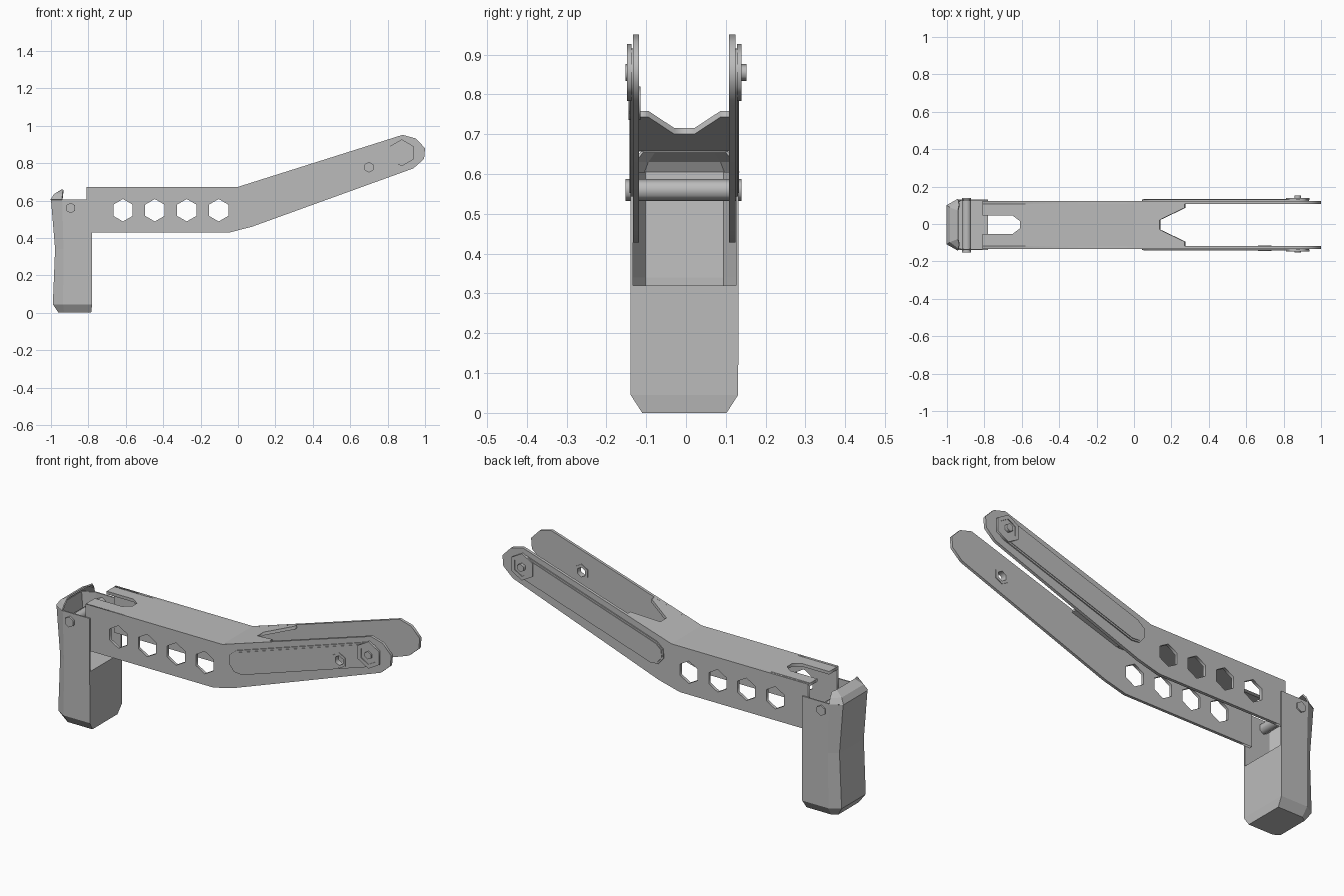
import bpy, bmesh
from math import atan2, cos, sin, pi
from mathutils import Matrix

cube = bpy.data.objects.get("Cube")
if cube:
    bpy.data.objects.remove(cube)

grey = bpy.data.materials.new("mid_grey")
grey.use_nodes = True
grey.diffuse_color = (0.5, 0.5, 0.5, 1)
grey.node_tree.nodes["Principled BSDF"].inputs["Base Color"].default_value = (0.5, 0.5, 0.5, 1)

MID = -0.004            # centre line of the arm in y
SLOPE = atan2(0.315, 1)  # rise of the front half


def add_object(name, mesh):
    mesh.materials.clear()
    mesh.materials.append(grey)
    obj = bpy.data.objects.new(name, mesh)
    bpy.context.collection.objects.link(obj)
    return obj


def sheet(name, outlines, low, high, matrix):
    """Flat plate from outlines (the later ones are holes), thick from low to high."""
    curve = bpy.data.curves.new(name, "CURVE")
    curve.dimensions = "2D"
    curve.fill_mode = "BOTH"
    curve.extrude = (high - low) / 2
    for points in outlines:
        spline = curve.splines.new("POLY")
        spline.points.add(len(points) - 1)
        for p, (u, v) in zip(spline.points, points):
            p.co = (u, v, 0, 1)
        spline.use_cyclic_u = True
    temp = bpy.data.objects.new(name + "_curve", curve)
    mesh = bpy.data.meshes.new_from_object(temp)
    bpy.data.objects.remove(temp)
    mesh.transform(matrix @ Matrix.Translation((0, 0, (low + high) / 2)))
    mesh.name = name
    return add_object(name, mesh)


def upright(name, outlines, y0, y1):
    """Plate drawn in x and z."""
    return sheet(name, outlines, -y1, -y0, Matrix.Rotation(pi / 2, 4, "X"))


def ngon(x, z, r, turn=pi / 2, n=6):
    return [(x + r * cos(turn + i * 2 * pi / n), z + r * sin(turn + i * 2 * pi / n)) for i in range(n)]


def strap(start, end, r):
    """Long outline with faceted round ends."""
    points = []
    for (x, z), base in ((start, SLOPE + pi / 2), (end, SLOPE - pi / 2)):
        points += [(x + r * cos(base + i * pi / 4), z + r * sin(base + i * pi / 4)) for i in range(5)]
    return points


# Arm side plates with hexagonal lightening holes
side = [(-0.81, 0.428), (-0.05, 0.428), (0.075, 0.46), (0.938, 0.772), (0.995, 0.823),
        (1.0, 0.88), (0.95, 0.932), (0.88, 0.951), (0.0, 0.673), (-0.81, 0.673)]
holes = [ngon(-0.615 + i * 0.1705, 0.548, 0.06) for i in range(4)]
bolt, small, start = (0.875, 0.855), (0.70, 0.778), (0.103, 0.604)
small_hole = ngon(*small, 0.026)
upright("arm_plate_front", [side] + holes + [small_hole], -0.133, -0.118)
upright("arm_plate_back", [side] + holes, 0.108, 0.124)

# Arm top: flat part with an open slot, sloped part with a notch
flat = [(-0.81, -0.125), (0.0, -0.125), (0.0, 0.125), (-0.81, 0.125), (-0.81, 0.05),
        (-0.65, 0.05), (-0.61, 0.02), (-0.61, -0.02), (-0.65, -0.05), (-0.81, -0.05)]
sheet("arm_top_flat", [flat], -0.016, 0, Matrix.Translation((0, MID, 0.673)))
notched = [(0, -0.125), (0.283, -0.125), (0.283, -0.09), (0.143, -0.026),
           (0.143, 0.026), (0.283, 0.09), (0.283, 0.125), (0, 0.125)]
sheet("arm_top_sloped", [notched], -0.016, 0,
      Matrix.Translation((0, MID, 0.673)) @ Matrix.Rotation(-SLOPE, 4, "Y"))

# Straps and stacked bolts on the outside of both plates
for label, face, out in (("front", -0.133, -1), ("back", 0.124, 1)):
    def layer(name, outlines, a, b):
        y = sorted((face + out * a, face + out * b))
        upright(name + "_" + label, outlines, *y)
    cut = [small_hole] if out < 0 else []
    layer("strap", [strap(start, bolt, 0.063)] + cut, 0, 0.006)
    layer("strap_raised_face", [strap(start, bolt, 0.054)] + cut, 0.006, 0.009)
    layer("bolt_washer", [ngon(*bolt, 0.072), ngon(*bolt, 0.05)], 0.004, 0.015)
    layer("bolt_seat", [ngon(*bolt, 0.05)], 0.004, 0.011)
    layer("bolt_tip", [ngon(*bolt, 0.021)], 0.011, 0.019 if out < 0 else 0.028)
upright("small_nut", [ngon(*small, 0.042), small_hole], -0.145, -0.114)


# Foot: stacked plan outlines with chamfered rear corners
def plan(z, rear, front, half, chamfer_x, chamfer_y):
    c = -0.004
    return [(front, c - half, z), (front, c + half, z), (rear + chamfer_x, c + half, z),
            (rear, c + half - chamfer_y, z), (rear, c - half + chamfer_y, z), (rear + chamfer_x, c - half, z)]


def loft(name, rings):
    bm = bmesh.new()
    loops = [[bm.verts.new(p) for p in ring] for ring in rings]
    for a, b in zip(loops, loops[1:]):
        for i in range(len(a)):
            j = (i + 1) % len(a)
            bm.faces.new((a[i], a[j], b[j], b[i]))
    bm.faces.new(loops[0][::-1])
    bm.faces.new(loops[-1])
    bmesh.ops.recalc_face_normals(bm, faces=bm.faces)
    mesh = bpy.data.meshes.new(name)
    bm.to_mesh(mesh)
    bm.free()
    return add_object(name, mesh)


foot = loft("foot", [plan(0.0, -0.96, -0.785, 0.106, 0.03, 0.02), plan(0.045, -0.99, -0.78, 0.135, 0.055, 0.033),
                     plan(0.34, -0.978, -0.78, 0.136, 0.045, 0.033), plan(0.605, -1.0, -0.78, 0.136, 0.06, 0.033)])
cavity = loft("foot_cavity", [plan(0.32, -0.97, -0.7, 0.129, 0.045, 0.031),
                              plan(0.34, -0.97, -0.7, 0.129, 0.045, 0.031),
                              plan(0.605, -0.992, -0.7, 0.129, 0.06, 0.031),
                              plan(0.7, -1.0, -0.7, 0.129, 0.06, 0.031)])
cavity.hide_render = True
cutter = foot.modifiers.new("hollow", "BOOLEAN")
cutter.operation = "DIFFERENCE"
cutter.solver = "EXACT"
cutter.object = cavity
hollow = bpy.data.meshes.new_from_object(foot.evaluated_get(bpy.context.evaluated_depsgraph_get()))
foot.modifiers.clear()
foot.data = hollow
bpy.data.objects.remove(cavity)

# Curled lip on top of the foot's rear wall
low = plan(0.603, -1.0, -0.78, 0.136, 0.06, 0.033)[2:]
middle = plan(0.632, -0.982, -0.78, 0.125, 0.045, 0.033)[2:]
high = plan(0.657, -0.94, -0.78, 0.105, 0.006, 0.03)[2:]
bm = bmesh.new()
rows = [[bm.verts.new(p) for p in row] for row in (low, middle, high)]
for a, b in zip(rows, rows[1:]):
    for i in range(3):
        bm.faces.new((a[i], a[i + 1], b[i + 1], b[i]))
bmesh.ops.recalc_face_normals(bm, faces=bm.faces)
lip_mesh = bpy.data.meshes.new("foot_lip")
bm.to_mesh(lip_mesh)
bm.free()
lip = add_object("foot_lip", lip_mesh)
thick = lip.modifiers.new("thickness", "SOLIDIFY")
thick.thickness = 0.007
thick.offset = 0

# Hinge pin through the foot
upright("hinge_pin", [ngon(-0.895, 0.56, 0.028)], -0.152, 0.139)
